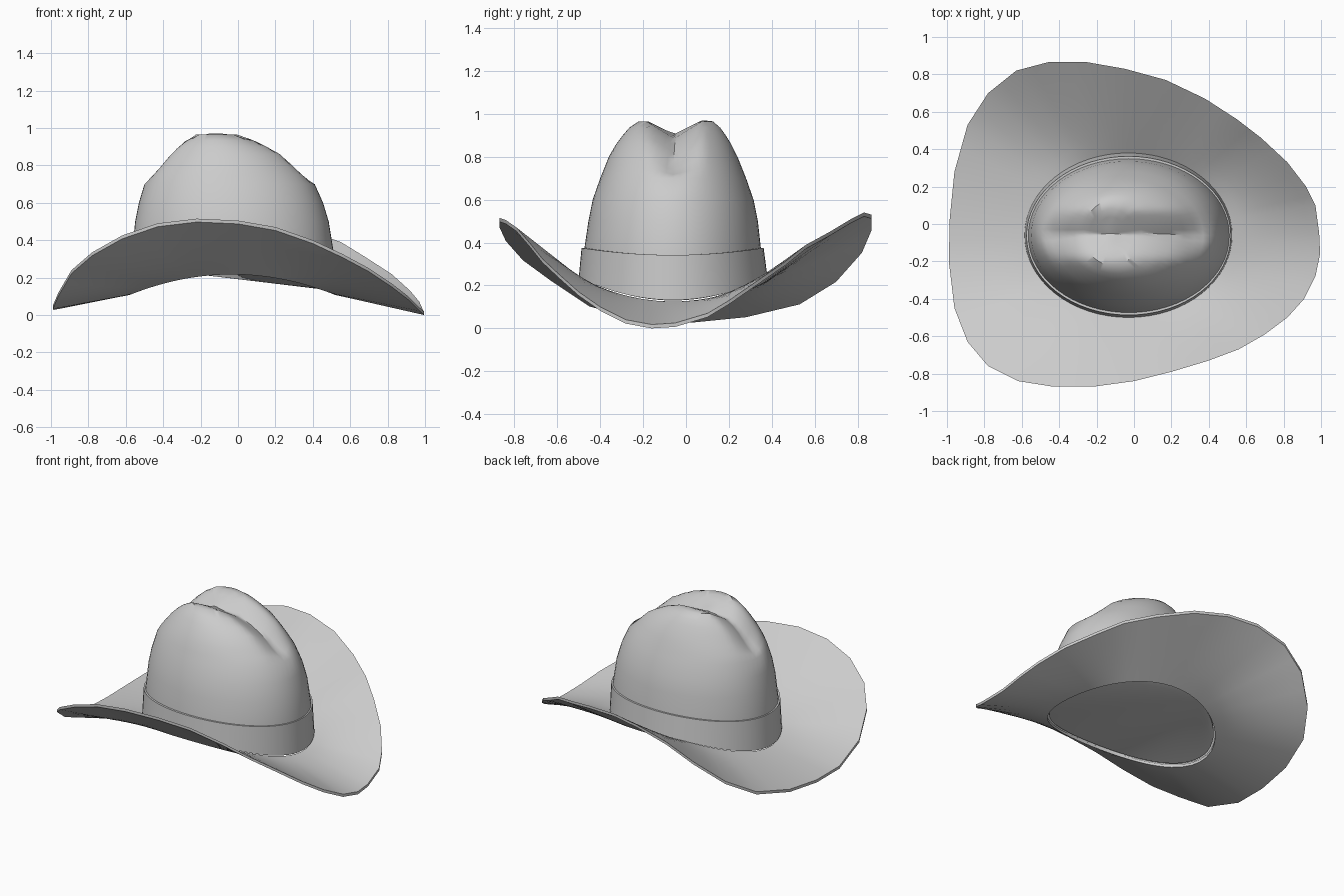
import bpy, bmesh, math
from mathutils import Vector

if "Cube" in bpy.data.objects:
    bpy.data.objects.remove(bpy.data.objects["Cube"])

SEG = 64
felt = bpy.data.materials.new("grey_felt")
felt.diffuse_color = (0.6, 0.6, 0.6, 1)
felt.use_nodes = True
felt.node_tree.nodes["Principled BSDF"].inputs["Base Color"].default_value = felt.diffuse_color


def finish(bm, name, angle=40):
    bmesh.ops.recalc_face_normals(bm, faces=bm.faces)
    me = bpy.data.meshes.new(name)
    bm.to_mesh(me)
    bm.free()
    me.materials.append(felt)
    ob = bpy.data.objects.new(name, me)
    bpy.context.collection.objects.link(ob)
    bpy.ops.object.select_all(action='DESELECT')
    ob.select_set(True)
    bpy.context.view_layer.objects.active = ob
    bpy.ops.object.shade_smooth_by_angle(angle=math.radians(angle))
    return ob


def loft(bm, rings):
    """Bridge closed rings of points with quads; returns the vertex rings."""
    vs = [[bm.verts.new(p) for p in r] for r in rings]
    for a, b in zip(vs, vs[1:]):
        n = len(a)
        for i in range(n):
            j = (i + 1) % n
            bm.faces.new((a[i], a[j], b[j], b[i]))
    return vs


def oval(x0, x1, y0, y1, z, saddle=0.0):
    """Oval ring given by its limits; saddle lifts its front and back."""
    out = []
    for i in range(SEG):
        a = 2 * math.pi * i / SEG
        out.append(Vector(((x0 + x1) / 2 + (x1 - x0) / 2 * math.cos(a),
                           (y0 + y1) / 2 + (y1 - y0) / 2 * math.sin(a),
                           z + saddle * math.sin(a) ** 2)))
    return out


# Crown: stacked ovals, pinched along the top by a lengthwise crease
levels = [(-0.57, 0.51, -0.485, 0.365, 0.13, 0.105),
          (-0.565, 0.51, -0.475, 0.35, 0.345, 0.02),
          (-0.55, 0.485, -0.455, 0.335, 0.50),
          (-0.53, 0.455, -0.435, 0.315, 0.60),
          (-0.50, 0.41, -0.40, 0.28, 0.70),
          (-0.475, 0.37, -0.38, 0.26, 0.75),
          (-0.44, 0.325, -0.36, 0.24, 0.80),
          (-0.395, 0.265, -0.325, 0.21, 0.86),
          (-0.36, 0.20, -0.295, 0.185, 0.90),
          (-0.32, 0.13, -0.265, 0.16, 0.935),
          (-0.27, 0.04, -0.22, 0.125, 0.965)]
rings = [oval(*l) for l in levels]
peak = Vector((-0.13, -0.05, 0.985))
for f in (0.75, 0.5, 0.25):
    rings.append([peak.lerp(p, f) for p in rings[10]])
rings.append([peak.copy() for _ in range(SEG)])
for ring in rings:
    for p in ring:
        pinch = max(0, 1 - abs(p.y + 0.055) / 0.13)
        fade = min(1, max(0, (p.z - 0.70) / 0.12))
        p.z -= 0.08 * pinch * fade
bm = bmesh.new()
vs = loft(bm, rings)
bottom = vs[0]
back = SEG // 4 + 4
for k in range(1, SEG - 1):          # closed underside, fanned from the back
    bm.faces.new((bottom[back], bottom[(back + k + 1) % SEG], bottom[(back + k) % SEG]))
bmesh.ops.remove_doubles(bm, verts=bm.verts, dist=0.0005)
finish(bm, "crown")

# Hat band: a thin closed strip around the foot of the crown
bm = bmesh.new()
foot, top = (-0.585, 0.525, -0.50, 0.38), (-0.575, 0.518, -0.487, 0.362)
inner = (-0.563, 0.508, -0.473, 0.348)
loft(bm, [oval(*foot, 0.132, 0.105), oval(*top, 0.342, 0.033), oval(*inner, 0.342, 0.033)])
finish(bm, "hat_band", 30)

# Brim: swept from the head opening to a curled outline (x, y, z)
edge = [(0.99, -0.05, 0.025), (0.97, 0.10, 0.07), (0.92, 0.20, 0.13), (0.82, 0.33, 0.22),
        (0.68, 0.46, 0.31), (0.55, 0.56, 0.39), (0.38, 0.67, 0.45), (0.17, 0.77, 0.51),
        (-0.05, 0.83, 0.54), (-0.25, 0.865, 0.53), (-0.46, 0.865, 0.475), (-0.63, 0.82, 0.37),
        (-0.78, 0.70, 0.235), (-0.89, 0.53, 0.13), (-0.96, 0.28, 0.07), (-0.985, 0.03, 0.045),
        (-0.99, -0.20, 0.05), (-0.96, -0.45, 0.12), (-0.89, -0.63, 0.24), (-0.78, -0.76, 0.335),
        (-0.62, -0.84, 0.425), (-0.43, -0.87, 0.49), (-0.22, -0.87, 0.515), (0.0, -0.84, 0.505),
        (0.20, -0.79, 0.47), (0.40, -0.73, 0.40), (0.56, -0.67, 0.325), (0.70, -0.59, 0.25),
        (0.82, -0.50, 0.17), (0.91, -0.40, 0.10), (0.97, -0.28, 0.04), (0.995, -0.16, 0.018)]
edge = [Vector(p) for p in edge]
rim = []
for i, p in enumerate(edge):
    rim += [p, p.lerp(edge[(i + 1) % len(edge)], 0.5)]
opening = []
for p in rim:
    a = math.atan2((p.y + 0.06) / 0.435, (p.x + 0.03) / 0.55)
    opening.append(Vector((-0.03 + 0.55 * math.cos(a), -0.06 + 0.435 * math.sin(a),
                           0.125 + 0.11 * math.sin(a) ** 2)))
bm = bmesh.new()
THICK, STEPS = Vector((0, 0, 0.018)), 8
upper = [[o.lerp(p, k / STEPS) for o, p in zip(opening, rim)] for k in range(STEPS + 1)]
lower = [[p - THICK for p in r] for r in reversed(upper)]
loft(bm, upper + lower + [upper[0]])
bmesh.ops.remove_doubles(bm, verts=bm.verts, dist=0.0005)
finish(bm, "brim")
